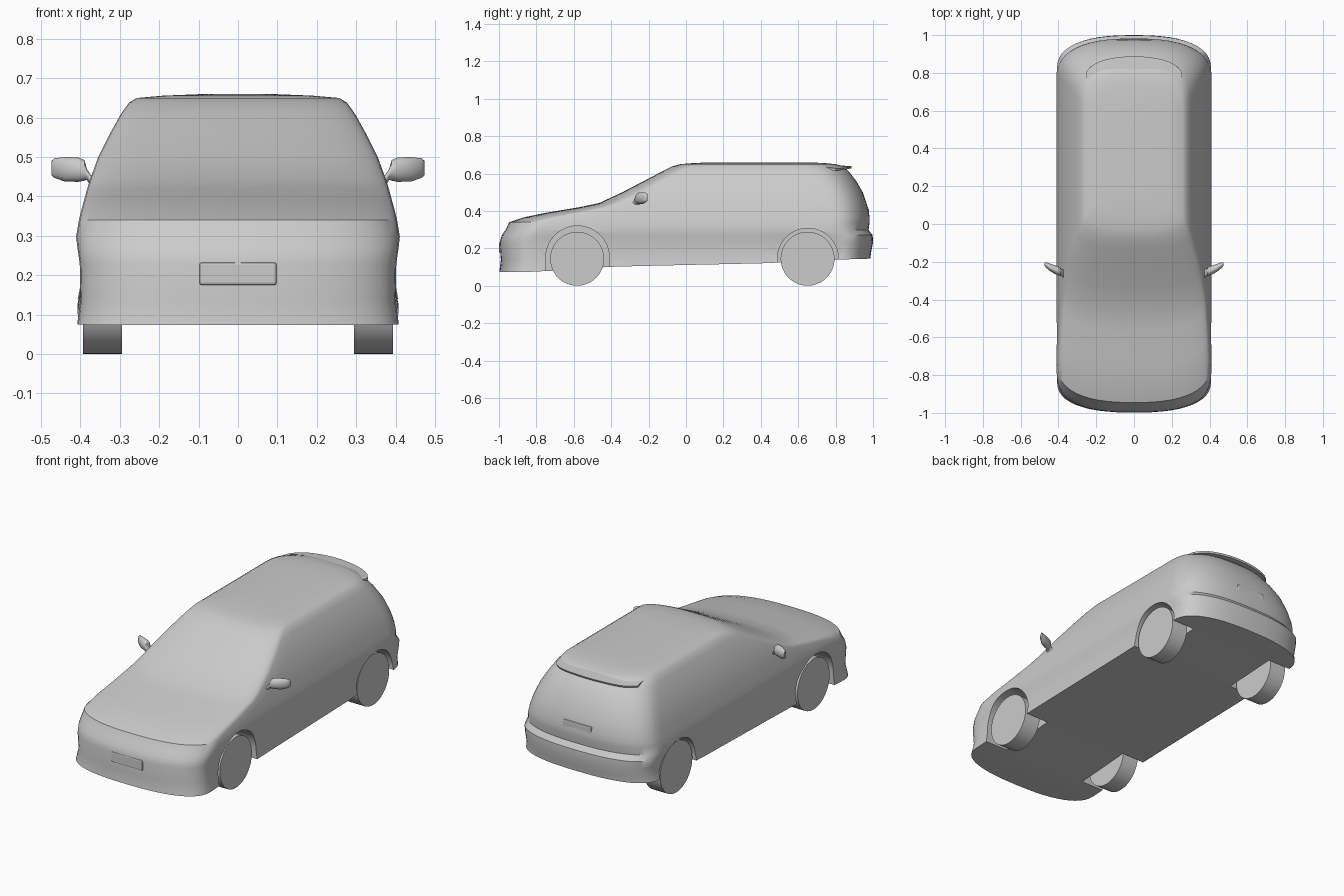
import bpy, bmesh
from math import sin, cos, pi, radians

if "Cube" in bpy.data.objects:
    bpy.data.objects.remove(bpy.data.objects["Cube"])


def loft(name, rings, angle=35):
    """Skin a list of equal, even-length rings and close both ends with strips."""
    bm = bmesh.new()
    vs = [[bm.verts.new(p) for p in r] for r in rings]
    n = len(rings[0])
    for a, b in zip(vs, vs[1:]):
        for i in range(n):
            j = (i + 1) % n
            bm.faces.new((a[i], a[j], b[j], b[i]))
    for r in (vs[0], vs[-1]):
        for i in range(n // 2):
            quad = (r[i], r[i + 1], r[n - i - 1], r[(n - i) % n])
            bm.faces.new(list(dict.fromkeys(quad)))
    bmesh.ops.recalc_face_normals(bm, faces=bm.faces)
    me = bpy.data.meshes.new(name)
    bm.to_mesh(me)
    bm.free()
    ob = bpy.data.objects.new(name, me)
    bpy.context.collection.objects.link(ob)
    smooth(ob, angle)
    return ob


def select(ob):
    bpy.ops.object.select_all(action='DESELECT')
    ob.select_set(True)
    bpy.context.view_layer.objects.active = ob


def smooth(ob, angle=35):
    select(ob)
    bpy.ops.object.shade_smooth_by_angle(angle=radians(angle))


def lower_edge(y):
    """Height of the body's lower edge along the car."""
    pts = [(-1.1, .073), (-.75, .075), (-.4, .102), (.5, .122), (.82, .14), (1.1, .148)]
    for (y0, z0), (y1, z1) in zip(pts, pts[1:]):
        if y <= y1:
            return z0 + (z1 - z0) * (y - y0) / (y1 - y0)


def outline(z, yf, yb, w, df, dr, n=12, p=2.5):
    """Horizontal slice: rounded nose, straight flanks, rounded tail."""
    e = 2 / p
    half = []
    for i in range(n + 1):
        a = pi / 2 * i / n
        half.append((w * sin(a) ** e, yf + df * (1 - max(cos(a), 0) ** e)))
    y0, y1 = yf + df, yb - dr
    half += [(w, y0 + (y1 - y0) * i / 8) for i in range(1, 8)]
    for i in range(n, -1, -1):
        a = pi / 2 * i / n
        half.append((w * sin(a) ** e, yb - dr * (1 - max(cos(a), 0) ** e)))
    half[0], half[-1] = (0, yf), (0, yb)
    ring = half + [(-x, y) for x, y in half[-2:0:-1]]
    out = []
    for x, y in ring:
        zz = z
        if z < .23:
            b = lower_edge(y)
            zz = b + (z - .075) * (.23 - b) / .155
        out.append((x, y, zz))
    return out


# Body shell: slices of height, nose y, tail y, half width, nose depth, tail depth
slices = [
    (.075, -.998, .985, .408, .17, .18),
    (.14, -.990, .990, .400, .18, .18),
    (.23, -.997, 1.0, .402, .18, .18),
    (.27, -.985, .998, .408, .19, .18),
    (.298, -.965, .976, .411, .20, .20),
    (.34, -.945, .982, .404, .20, .20),
    (.365, -.870, .982, .398, .21, .20),
    (.39, -.750, .978, .391, .22, .20),
    (.42, -.570, .972, .383, .18, .20),
    (.442, -.465, .965, .376, .13, .20),
    (.50, -.340, .945, .355, .12, .20),
    (.56, -.225, .910, .325, .11, .20),
    (.61, -.130, .872, .297, .10, .20),
    (.638, -.075, .840, .277, .10, .20),
    (.650, -.030, .800, .257, .10, .18),
    (.656, .040, .740, .190, .10, .16),
    (.660, .140, .650, .090, .10, .14)]
body = loft("body", [outline(*s) for s in slices])

# Wheel arches cut into the body
for side in (1, -1):
    for yc, r, top in ((-.58, .170, .32), (.652, .163, .307)):
        prof = [(yc + r * cos(pi * i / 31), top - r + r * sin(pi * i / 31)) for i in range(32)]
        prof += [(yc - r, -.05), (yc + r, -.05)]
        cut = loft("arch_cutter", [[(side * x, y, z) for y, z in prof] for x in (.265, .55)])
        cut.hide_render = True
        mod = body.modifiers.new("arch", 'BOOLEAN')
        mod.operation = 'DIFFERENCE'
        mod.solver = 'EXACT'
        mod.object = cut
        select(body)
        bpy.ops.object.modifier_apply(modifier=mod.name)
        bpy.data.objects.remove(cut)
smooth(body)

# Wheels
for side, s in (("right", 1), ("left", -1)):
    for end, yc in (("front", -.582), ("rear", .65)):
        bpy.ops.mesh.primitive_cylinder_add(vertices=48, radius=.144, depth=.1,
                                            location=(s * .344, yc, .144),
                                            rotation=(0, pi / 2, 0))
        wheel = bpy.context.object
        wheel.name = f"{end}_{side}_wheel"
        smooth(wheel)

# Door mirrors: stalk flowing into an oval housing (x, y, z, y radius, z radius)
stations = [(.35, -.268, .425, .035, .016), (.372, -.263, .438, .024, .014),
            (.384, -.257, .456, .018, .014), (.390, -.252, .466, .022, .026),
            (.405, -.247, .468, .024, .031), (.440, -.232, .469, .021, .031),
            (.466, -.217, .472, .014, .025), (.474, -.211, .472, .008, .018)]
for side, s in (("right", 1), ("left", -1)):
    loft(side + "_mirror", [[(s * x, y + ry * cos(pi * k / 8), z + rz * sin(pi * k / 8))
                             for k in range(16)] for x, y, z, ry, rz in stations], 50)

# Roof spoiler with a curved trailing edge
rings = []
for i in range(21):
    u = -1 + i / 10
    x, drop = .255 * u, .012 * u ** 2
    trail = .888 - .05 * u ** 2 - .035 * u ** 8
    rings.append([(x, .70, .655 - drop), (x, trail, .638 - drop),
                  (x, trail - .004, .628 - drop), (x, .70, .63 - drop)])
loft("roof_spoiler", rings, 30)

# Number plate panels, front and rear
for name, y, z, w, h in (("front_plate", -.989, .204, .098, .029),
                         ("rear_plate", .969, .385, .09, .028)):
    bpy.ops.mesh.primitive_cube_add(size=1, location=(0, y, z))
    plate = bpy.context.object
    plate.name = name
    plate.scale = (2 * w, .02, 2 * h)
    bpy.ops.object.transform_apply(location=False, rotation=False, scale=True)
    bev = plate.modifiers.new("bevel", 'BEVEL')
    bev.width = .006
    bev.segments = 2
